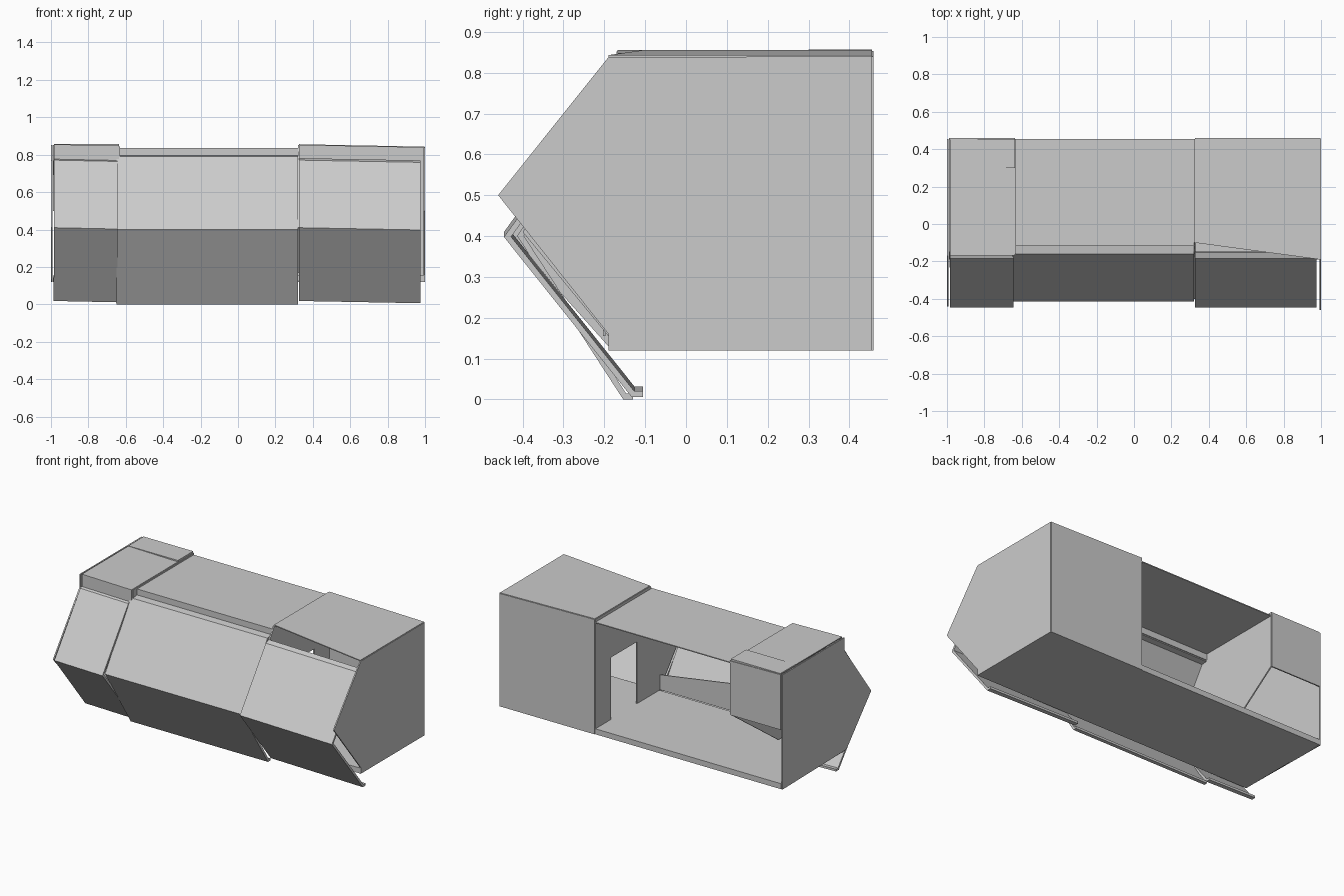
import bpy

cube = bpy.data.objects.get("Cube")
if cube:
    bpy.data.objects.remove(cube, do_unlink=True)

grey = bpy.data.materials.new("plain light grey")
grey.use_nodes = True
grey.diffuse_color = (0.6, 0.6, 0.6, 1)
shader = next(n for n in grey.node_tree.nodes if n.type == "BSDF_PRINCIPLED")
shader.inputs["Base Color"].default_value = grey.diffuse_color
shader.inputs["Roughness"].default_value = 0.8


def build(name, verts, faces, thick):
    mesh = bpy.data.meshes.new(name)
    mesh.from_pydata(verts, [], faces)
    mesh.materials.append(grey)
    obj = bpy.data.objects.new(name, mesh)
    bpy.context.collection.objects.link(obj)
    if thick:
        mod = obj.modifiers.new("thickness", "SOLIDIFY")
        mod.thickness = thick
        mod.offset = 0
        mod.use_even_offset = True
    return obj


def sheet(name, verts, thick=0.008):
    """One flat plate from its outline."""
    return build(name, verts, [tuple(range(len(verts)))], thick)


def wall(name, x, outline, thick=0.008):
    """Plate across the body, outlined in y and z."""
    return sheet(name, [(x, y, z) for y, z in outline], thick)


def folded(name, profile, x0, x1, drop=0.0, thick=0.014):
    """Folded sheet running along x, optionally falling towards +x."""
    n = len(profile)
    verts = [(x0, y, z) for y, z in profile]
    verts += [(x1, y, z - drop) for y, z in profile]
    faces = [(i, i + 1, n + i + 1, n + i) for i in range(n - 1)]
    return build(name, verts, faces, thick)


def box(name, low, high):
    verts = [(x, y, z) for x in (low[0], high[0])
             for y in (low[1], high[1]) for z in (low[2], high[2])]
    faces = [(0, 1, 3, 2), (4, 6, 7, 5), (0, 4, 5, 1),
             (2, 3, 7, 6), (0, 2, 6, 4), (1, 5, 7, 3)]
    return build(name, verts, faces, 0)


BACK, LEFT, RIGHT = 0.455, 0.325, -0.635

# Floor
box("floor", (-0.99, -0.19, 0.12), (0.996, BACK, 0.155))

# Folded front panels
side = [(-0.15, 0.775), (-0.18, 0.765), (-0.437, 0.41), (-0.13, 0.025), (-0.105, 0.025)]
middle = [(-0.115, 0.79), (-0.155, 0.785), (-0.405, 0.40), (-0.15, 0.007), (-0.13, 0.007)]
folded("right_front_panel", side, -0.985, -0.645, 0.007)
folded("middle_front_panel", middle, -0.65, 0.32)
folded("left_front_panel", side, 0.325, 0.975, 0.012)

# Roof sections
folded("middle_roof", [(BACK, 0.832), (-0.113, 0.832), (-0.113, 0.79)],
       RIGHT, LEFT, thick=0.006)
folded("right_roof", [(BACK, 0.852), (-0.165, 0.852), (-0.165, 0.77)],
       -0.985, RIGHT, 0.007, 0.006)
sheet("left_roof", [(LEFT, -0.10, 0.853), (0.996, -0.19, 0.84),
                    (0.996, BACK, 0.84), (LEFT, BACK, 0.853)], 0.006)
box("right_roof_rear_cover", (-0.985, 0.30, 0.848), (RIGHT, BACK, 0.857))

# End walls
wall("left_end_wall", 0.996, [(-0.19, 0.838), (-0.46, 0.50), (-0.19, 0.16),
                              (-0.19, 0.12), (BACK, 0.12), (BACK, 0.84)])
wall("right_end_wall", -0.996, [(-0.17, 0.852), (-0.17, 0.77), (-0.44, 0.41),
                                (-0.19, 0.13), (BACK, 0.12), (BACK, 0.852)])

# Left partition with a doorway
wall("left_partition", LEFT, [
    (BACK, 0.853), (BACK, 0.155), (0.30, 0.155), (0.30, 0.55), (0.035, 0.55),
    (0.035, 0.155), (-0.19, 0.155), (-0.40, 0.41), (-0.16, 0.765), (-0.10, 0.853)])

# Right partition with a slanting lower edge
wall("right_partition", RIGHT, [
    (BACK, 0.845), (BACK, 0.50), (-0.02, 0.16), (-0.19, 0.16),
    (-0.40, 0.41), (-0.16, 0.765), (-0.16, 0.845)])

# Back panels
sheet("left_back_panel", [(LEFT, BACK, 0.12), (0.996, BACK, 0.12),
                          (0.996, BACK, 0.84), (LEFT, BACK, 0.853)])
sheet("right_back_panel", [(-0.99, BACK, 0.50), (RIGHT, BACK, 0.50),
                           (RIGHT, BACK, 0.845), (-0.99, BACK, 0.852)])

# Kick plate along the front of the floor
sheet("kick_plate", [(LEFT, -0.20, 0.155), (RIGHT, -0.20, 0.155),
                     (RIGHT, -0.20, 0.40), (LEFT, -0.20, 0.25)], 0.006)
